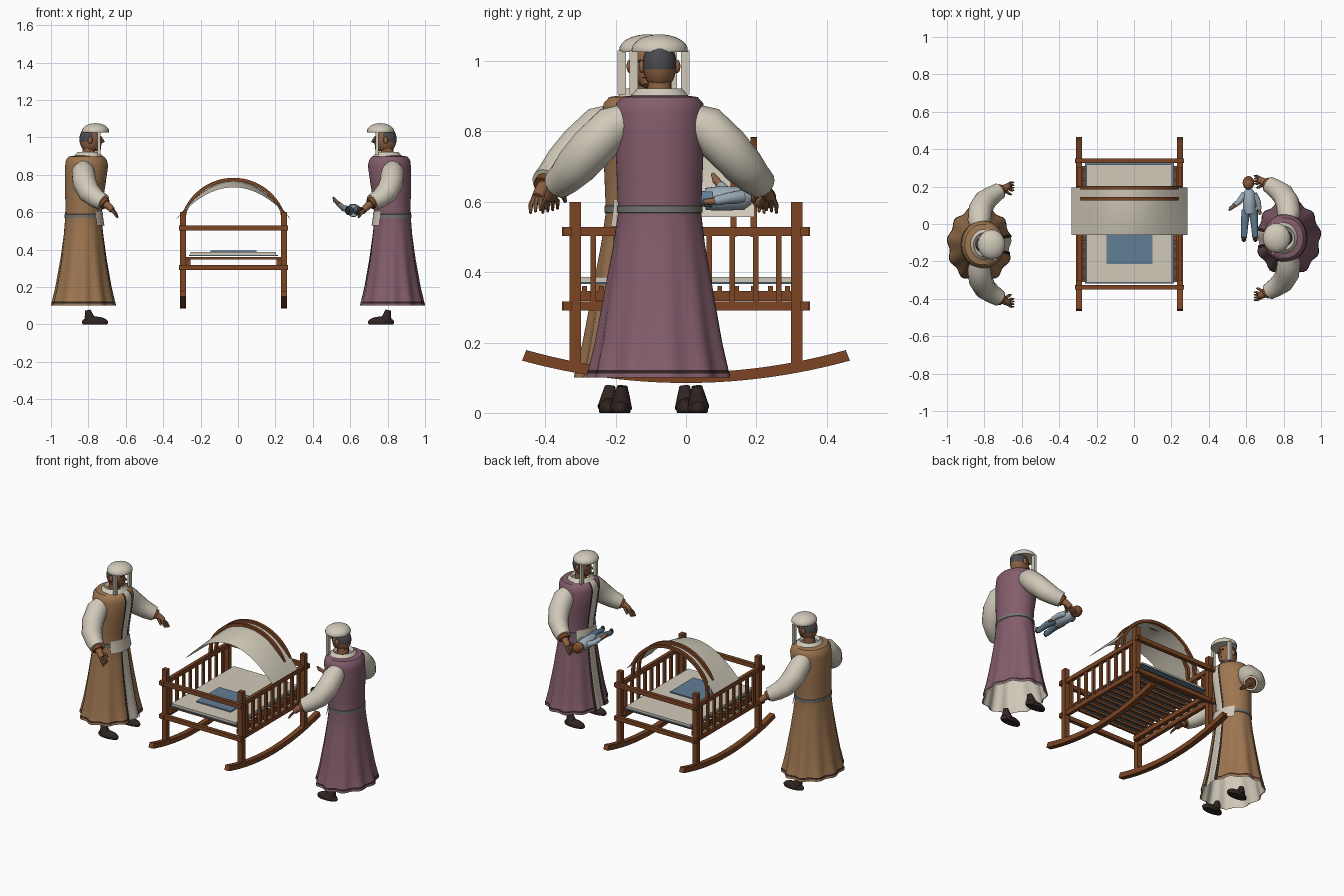
import bpy, bmesh, math
from mathutils import Vector, Matrix

if "Cube" in bpy.data.objects:
    bpy.data.objects.remove(bpy.data.objects["Cube"])


def material(name, *rgb):
    m = bpy.data.materials.new(name)
    m.use_nodes = True
    m.diffuse_color = (*rgb, 1)
    m.node_tree.nodes["Principled BSDF"].inputs["Base Color"].default_value = (*rgb, 1)
    return m


TAN = material("tan cloth", .34, .18, .08)
PLUM = material("plum cloth", .23, .11, .15)
CREAM = material("cream linen", .64, .59, .49)
GREY = material("grey belt", .17, .17, .16)
WOOD = material("red brown wood", .2, .06, .018)
SKIN = material("brown skin", .27, .12, .055)
DARK = material("dark leather", .03, .018, .016)
BLUE = material("blue blanket", .12, .21, .3)
HAIR = material("dark grey hair", .07, .07, .075)
PALE = material("pale blue cloth", .32, .4, .46)


def finish(bm, name, *mats):
    bmesh.ops.recalc_face_normals(bm, faces=bm.faces)
    me = bpy.data.meshes.new(name)
    bm.to_mesh(me)
    bm.free()
    for m in mats:
        me.materials.append(m)
    for p in me.polygons:
        p.use_smooth = True
    me.set_sharp_from_angle(angle=math.radians(40))
    ob = bpy.data.objects.new(name, me)
    bpy.context.collection.objects.link(ob)
    return ob


def loft(name, rings, mats, rule=None, closed=True, caps=False):
    """Skin a list of rings; rule(row, column) gives a material index, or None for a gap."""
    bm = bmesh.new()
    rows = [[bm.verts.new(p) for p in r] for r in rings]
    n = len(rows[0])
    for i in range(len(rows) - 1):
        for j in range(n if closed else n - 1):
            k = (j + 1) % n
            index = rule(i, j) if rule else 0
            if index is not None:
                f = bm.faces.new((rows[i][j], rows[i][k], rows[i + 1][k], rows[i + 1][j]))
                f.material_index = index
    if caps:
        bm.faces.new(rows[0])
        bm.faces.new(rows[-1])
    return finish(bm, name, *mats)


def tube(name, pts, radii, mat, sides=12):
    pts = [Vector(p) for p in pts]
    rings = []
    for i, p in enumerate(pts):
        d = (pts[min(i + 1, len(pts) - 1)] - pts[max(i - 1, 0)]).normalized()
        a = d.cross(Vector((.3, .9, .1))).normalized()
        b = d.cross(a)
        turns = [math.tau * k / sides for k in range(sides)]
        rings.append([p + radii[i] * (a * math.cos(t) + b * math.sin(t)) for t in turns])
    return loft(name, rings, [mat], caps=True)


def box(name, x, y, z, mat):
    bm = bmesh.new()
    size = Vector((x[1] - x[0], y[1] - y[0], z[1] - z[0]))
    mid = Vector((sum(x), sum(y), sum(z))) / 2
    bmesh.ops.create_cube(bm, matrix=Matrix.Translation(mid) @ Matrix.Diagonal((*size, 1)))
    return finish(bm, name, mat)


def ball(name, centre, radii, mats, rule=None, floor=None):
    bm = bmesh.new()
    bmesh.ops.create_uvsphere(bm, u_segments=24, v_segments=16, radius=1,
                              matrix=Matrix.Translation(centre) @ Matrix.Diagonal((*radii, 1)))
    if floor is not None:
        for v in bm.verts:
            v.co.z = max(v.co.z, floor)
    for f in bm.faces:
        f.material_index = int(bool(rule and rule(f.calc_center_median())))
    return finish(bm, name, *mats)


# Robe section: height, middle depth, half depth, half width, strength of the folds
ROBE = [(.1, .825, .17, .2, .045), (.112, .825, .168, .198, .045), (.122, .825, .165, .195, .043),
        (.2, .825, .148, .178, .035), (.35, .825, .123, .153, .02), (.48, .825, .106, .13, .01),
        (.57, .826, .098, .118, 0), (.65, .823, .1, .121, 0), (.75, .816, .11, .125, 0),
        (.85, .808, .116, .128, 0), (.88, .81, .11, .124, 0), (.898, .81, .095, .108, 0),
        (.904, .805, .06, .066, 0)]
SEG = 64


def build_person(label, side, cy, cloth):
    def at(x, v, z):
        return Vector((side * x, cy + v, z))

    def ring(z, mid, rx, ry, fold, scale=1.0):
        out = []
        for j in range(SEG):
            a = math.tau * j / SEG
            r = scale * (1 + fold * math.sin(11 * a))
            out.append(at(mid - rx * r * math.cos(a), ry * r * math.sin(a), z))
        return out

    def front(j):
        return min(j, SEG - 1 - j)

    # Open robe with dark trim, and the linen gown under it
    def robe_rule(i, j):
        if front(j) < 2:
            return None
        return 1 if front(j) == 2 or i == 1 else 0
    loft(label + "_robe", [ring(*r) for r in ROBE], [cloth, DARK], robe_rule)
    loft(label + "_gown", [ring(*r, .965) for r in ROBE], [CREAM])
    loft(label + "_belt", [ring(z, .826, .098, .118, 0, s) for z, s in
                           ((.568, 1), (.57, 1.03), (.588, 1.03), (.59, 1))], [GREY])
    loft(label + "_waist_cloth", [ring(z, .826, .098, .118, 0, s) for z, s in
                                  ((.53, 1.14), (.565, 1.08), (.605, 1.04))],
         [CREAM], lambda i, j: 0 if front(j) < 9 else None)
    loft(label + "_collar", [ring(z, .8, r, r * 1.1, 0) for z, r in
                             ((.895, .08), (.912, .066), (.922, .058), (.905, .045))], [CREAM])

    # Head, with hair over the back and crown
    tube(label + "_neck", [at(.8, 0, .88), at(.795, 0, .96)], [.035, .034], SKIN)
    ball(label + "_head", at(.79, 0, .99), (.058, .048, .072), [SKIN, HAIR],
         lambda c: c.z > .982 and abs(c.x) > .775)
    tube(label + "_chin", [at(.762, 0, .962), at(.745, 0, .93)], [.038, .014], SKIN)
    tube(label + "_nose", [at(.737, 0, 1.005), at(.722, 0, .977), at(.738, 0, .973)],
         [.006, .011, .009], SKIN, 8)
    box(label + "_mouth", sorted((side * .732, side * .745)), (cy - .014, cy + .014), (.95, .955), DARK)

    # Cap with hanging lappets
    ball(label + "_cap", at(.762, 0, 1.032), (.073, .08, .044), [CREAM], floor=1.026)
    for v in (-1, 1):
        tag = label + ("_left" if v == side else "_right")
        ball(tag + "_ear", at(.79, v * .05, .985), (.012, .009, .019), [SKIN])
        ball(tag + "_eye", at(.738, v * .019, 1.0), (.006, .008, .004), [DARK])
        yy = cy + v * .073
        box(tag + "_lappet", sorted((side * .735, side * .75)), (yy - .012, yy + .012), (.905, 1.03), CREAM)

        # Sleeve, wrist and hand
        tube(tag + "_sleeve", [at(.825, v * .075, .845), at(.828, v * .13, .815), at(.82, v * .19, .755),
                               at(.795, v * .235, .705), at(.755, v * .265, .672), at(.718, v * .288, .652)],
             [.04, .062, .064, .06, .051, .044], CREAM, 16)
        tube(tag + "_bracelet", [at(.722, v * .286, .653), at(.708, v * .294, .642)], [.034, .032], WOOD)
        tube(tag + "_wrist", [at(.73, v * .28, .655), at(.695, v * .3, .635), at(.672, v * .312, .612)],
             [.023, .02, .017], SKIN)
        for k in range(4):
            w = .29 + .014 * k
            tube(f"{tag}_finger_{k}", [at(.678, v * (.302 + .006 * k), .615),
                                       at(.657, v * w, .601 - .004 * k), at(.643, v * w, .58 - .004 * k)],
                 [.008, .007, .004], SKIN, 6)
        tube(tag + "_thumb", [at(.69, v * .29, .625), at(.668, v * .272, .615), at(.657, v * .268, .6)],
             [.01, .008, .005], SKIN, 6)

        # Shoe, with a pointed ankle
        ball(tag + "_shoe", at(.765, v * .11, .012), (.07, .028, .03), [DARK], floor=0)
        tube(tag + "_shoe_ankle", [at(.785, v * .11, .015), at(.797, v * .108, .045), at(.803, v * .106, .076)],
             [.032, .024, .015], DARK)


build_person("plum_parent", 1, -.075, PLUM)
build_person("tan_parent", -1, -.11, TAN)

# Cradle frame
MID, HALF = -.024, .269
for sx, tag in ((-1, "right"), (1, "left")):
    x = MID + sx * HALF
    span = (x - .016, x + .016)
    for sy, end in ((-1, "front"), (1, "back")):
        box(f"{tag}_{end}_post", span, (sy * .315 - .016, sy * .315 + .016), (.12, .6), WOOD)
    for z, level in ((.291, "lower"), (.503, "upper")):
        box(f"{tag}_{level}_rail", (x - .011, x + .011), (-.352, .352), (z, z + .026), WOOD)
    for k in range(-4, 5):
        box(f"{tag}_spindle_{k + 4}", (x - .008, x + .008), (k * .066 - .008, k * .066 + .008), (.31, .51), WOOD)
    box(f"{tag}_slat_support", (x - sx * .026 - .012, x - sx * .026 + .012), (-.31, .31), (.318, .346), WOOD)
    rings = []
    for k in range(-12, 13):
        y = k / 12 * .46
        low, tilt = .085 + .3 * y * y, .018 * k / 12
        rings.append([(span[0], y + tilt / 3, low), (span[1], y + tilt / 3, low),
                      (span[1], y - tilt / 3, low + .03), (span[0], y - tilt / 3, low + .03)])
    loft(tag + "_rocker", rings, [WOOD], caps=True)
for sy, end in ((-1, "front"), (1, "back")):
    for z, level in ((.291, "lower"), (.503, "upper")):
        box(f"{end}_{level}_end_rail", (-.315, .267), (sy * .337 - .012, sy * .337 + .012), (z, z + .026), WOOD)

# Slats and bedding
for k in range(-6, 7):
    box(f"slat_{k + 6}", (-.28, .232), (k * .048 - .007, k * .048 + .007), (.346, .361), WOOD)
box("sheet", (-.262, .214), (-.318, .325), (.366, .372), BLUE)
box("mattress", (-.253, .203), (-.312, .318), (.372, .386), CREAM)
box("blanket", (-.146, .098), (-.214, .02), (.386, .394), BLUE)

# Canopy cloth sagging to the front, under two bent hoops
cloth = []
for k in range(-16, 17):
    d = k / 16 * .31
    cloth.append([(MID + d, y, .768 - 2.2 * d * d - drop * (1 - (d / .31) ** 2)) for y, drop in
                  ((-.06, .035), (0, .02), (.07, .008), (.13, .002), (.195, 0))])
loft("canopy_cloth", cloth, [CREAM], closed=False)
for y, tag in ((.135, "front"), (.193, "back")):
    rings = []
    path = [(-HALF, .5, -1, 0)]
    for k in range(-14, 15):
        a = k / 14 * 1.17
        path.append((.282 * math.sin(a), .493 + .282 * math.cos(a), math.sin(a), math.cos(a)))
    path.append((HALF, .5, 1, 0))
    for d, z, nx, nz in path:
        rings.append([(MID + d + nx * t, y + w, z + nz * t) for t, w in
                      ((-.009, -.009), (.009, -.009), (.009, .009), (-.009, .009))])
    loft(tag + "_canopy_hoop", rings, [WOOD], caps=True)

# Baby lying across the parent's arms
ball("baby_head", (.612, .22, .612), (.031, .036, .033), [SKIN, WOOD], lambda c: c.y > .232)
tube("baby_torso", [(.613, .185, .61), (.615, .165, .61), (.617, .1, .61), (.618, .055, .608)],
     [.018, .034, .036, .032], PALE)
for s, tag in ((-1, "right"), (1, "left")):
    x = .618 + s * .02
    tube(f"baby_{tag}_leg", [(x, .075, .607), (x + s * .006, 0, .612), (x + s * .01, -.075, .602)],
         [.024, .02, .015], BLUE)
    ball(f"baby_{tag}_foot", (x + s * .011, -.082, .608), (.012, .014, .02), [DARK])
tube("baby_right_arm", [(.592, .16, .615), (.562, .12, .622), (.535, .098, .648)], [.018, .016, .013], PALE)
tube("baby_right_hand", [(.538, .1, .645), (.518, .085, .662), (.51, .075, .68)], [.01, .011, .005], SKIN)
tube("baby_left_arm", [(.64, .16, .615), (.662, .12, .61), (.67, .08, .602)], [.018, .016, .013], PALE)
tube("baby_left_hand", [(.67, .082, .602), (.674, .05, .6)], [.01, .007], SKIN)
